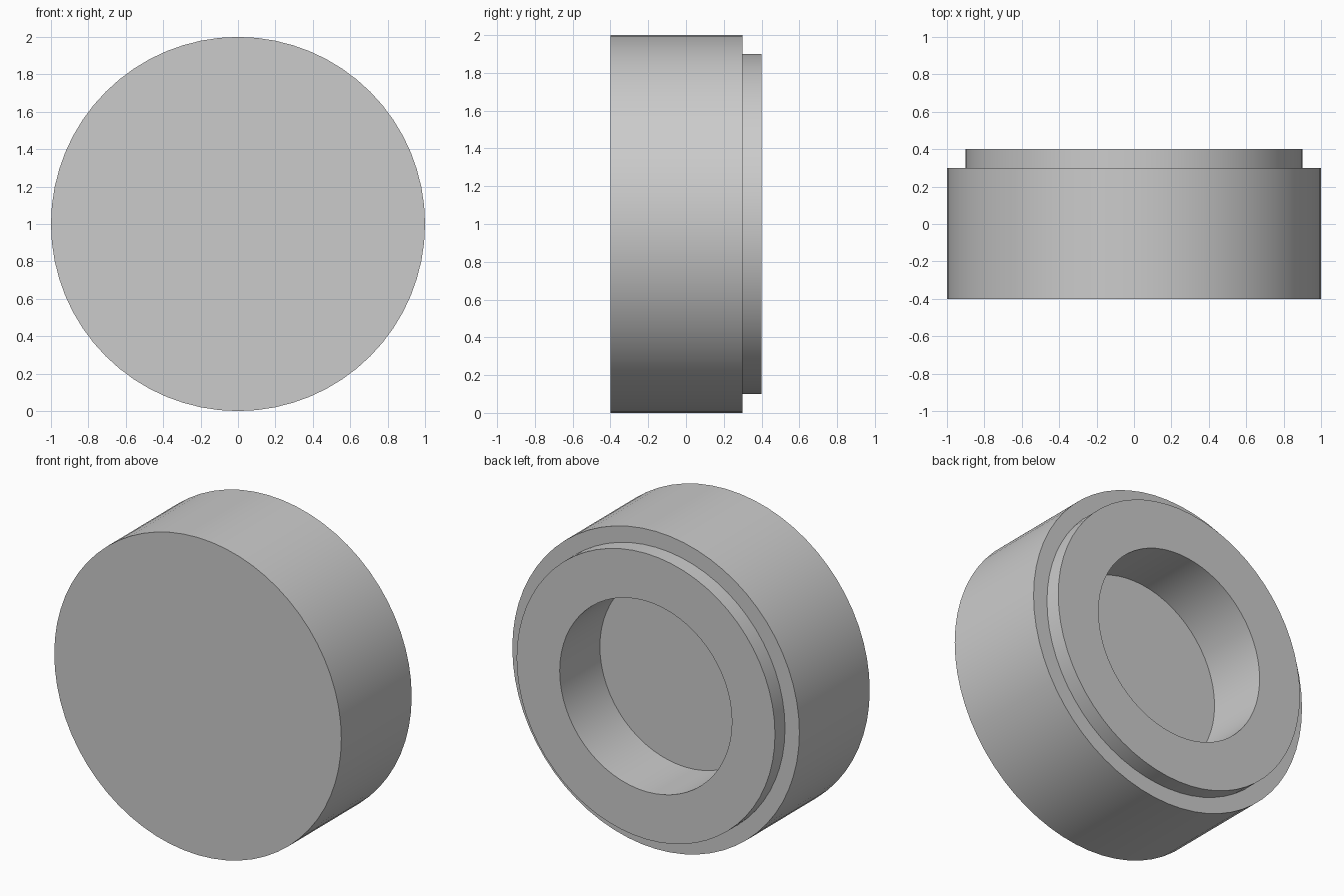
import bpy
import math

SEGMENTS = 64

cube = bpy.data.objects.get("Cube")
if cube:
    bpy.data.objects.remove(cube, do_unlink=True)

# Single plain grey
grey = bpy.data.materials.new("plain_grey")
grey.use_nodes = True
colour = (0.6, 0.6, 0.6, 1)
grey.diffuse_color = colour
grey.node_tree.nodes["Principled BSDF"].inputs["Base Color"].default_value = colour

# Half section as (radius, y): front disc, outer wall, shoulder, collar, recess
profile = [(1, -0.4), (1, 0.3), (0.9, 0.3), (0.9, 0.4), (0.6, 0.4), (0.6, 0)]


def turned_solid(name, section):
    """Revolve the section about the y axis and cap both ends."""
    n = SEGMENTS
    verts = []
    for radius, y in section:
        for i in range(n):
            a = math.tau * i / n
            verts.append((radius * math.cos(a), y, 1 + radius * math.sin(a)))
    faces = [tuple(range(n))]
    for k in range(len(section) - 1):
        for i in range(n):
            j = (i + 1) % n
            faces.append((k * n + i, (k + 1) * n + i, (k + 1) * n + j, k * n + j))
    last = (len(section) - 1) * n
    faces.append(tuple(reversed(range(last, last + n))))
    mesh = bpy.data.meshes.new(name)
    mesh.from_pydata(verts, [], faces)
    mesh.materials.append(grey)
    obj = bpy.data.objects.new(name, mesh)
    bpy.context.collection.objects.link(obj)
    return obj


cap = turned_solid("stepped_round_cap", profile)
bpy.ops.object.select_all(action="DESELECT")
cap.select_set(True)
bpy.context.view_layer.objects.active = cap
bpy.ops.object.shade_smooth_by_angle(angle=math.radians(30))
